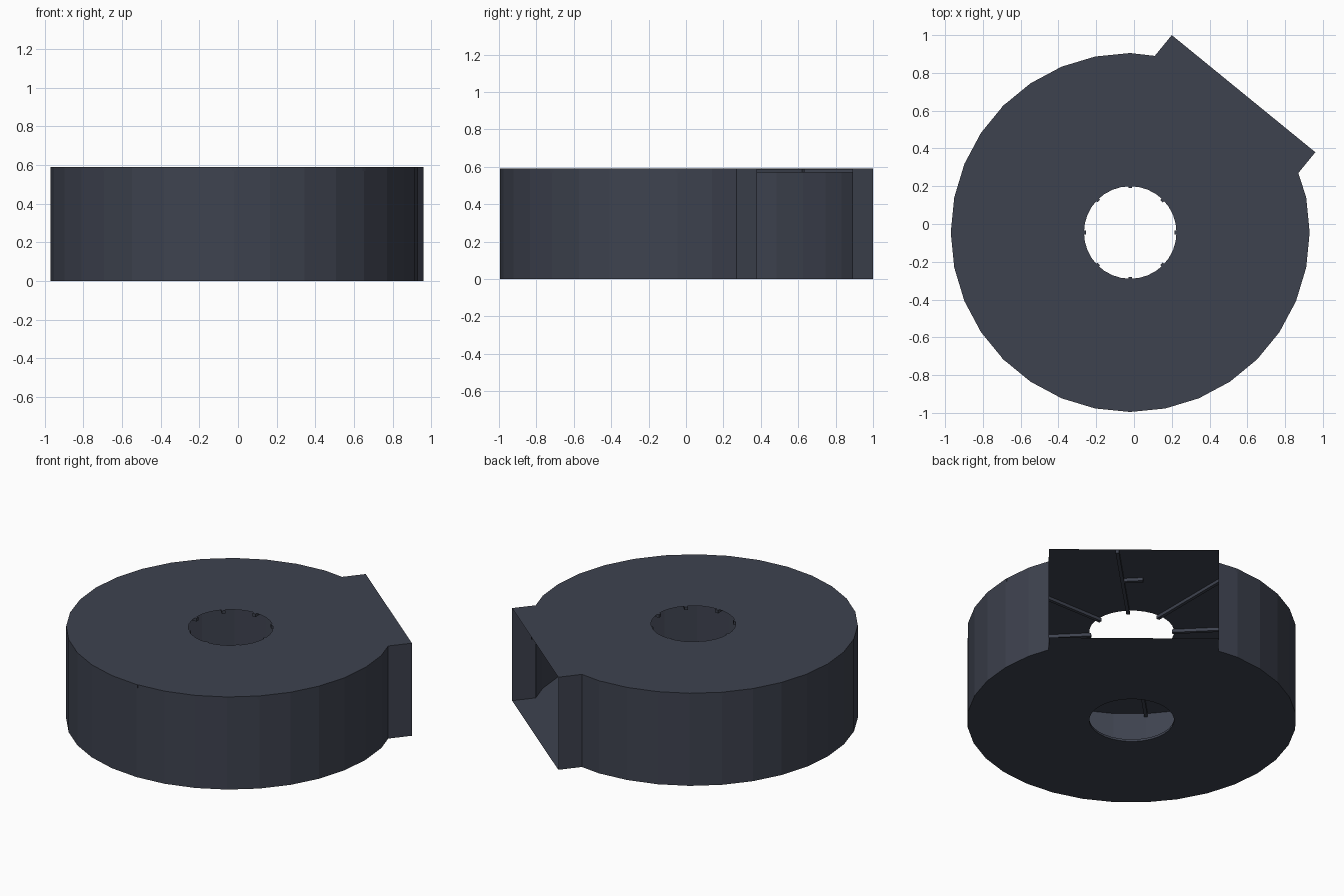
import bpy, bmesh, math
from mathutils import Vector, Matrix

if "Cube" in bpy.data.objects:
    bpy.data.objects.remove(bpy.data.objects["Cube"])

CX, CY, R, HOLE, H = -0.02, -0.045, 0.95, 0.245, 0.59
SIDES = 32

slate = bpy.data.materials.new("dark slate")
slate.diffuse_color = (0.048, 0.055, 0.078, 1)
slate.use_nodes = True
slate.node_tree.nodes["Principled BSDF"].inputs["Base Color"].default_value = slate.diffuse_color


def finish(name, bm):
    mesh = bpy.data.meshes.new(name)
    bm.to_mesh(mesh)
    bm.free()
    mesh.materials.append(slate)
    ob = bpy.data.objects.new(name, mesh)
    bpy.context.collection.objects.link(ob)
    return ob


def ring(bm, pts, z):
    return [bm.verts.new((x, y, z)) for x, y in pts]


def circle(r, ids):
    return [(CX + r * math.cos(2 * math.pi * i / SIDES),
             CY + r * math.sin(2 * math.pi * i / SIDES)) for i in ids]


# outline: disc arc plus the rectangular mouth, open at its front edge
mouth_right = [(0.87, 0.27), (0.96, 0.38)]
mouth_left = [(0.20, 1.0), (0.11, 0.89)]
outline = mouth_left + circle(R, range(8, 34)) + mouth_right
hole = circle(HOLE, range(SIDES))


# flat plate with a round hole
def plate(name, z, up):
    bm = bmesh.new()
    edges = []
    for pts in (outline, hole):
        vs = ring(bm, pts, z)
        edges += [bm.edges.new((vs[i - 1], vs[i])) for i in range(len(vs))]
    bmesh.ops.triangle_fill(bm, edges=edges, use_beauty=True, use_dissolve=False)
    bm.normal_update()
    flip = [f for f in bm.faces if (f.normal.z > 0) != up]
    bmesh.ops.reverse_faces(bm, faces=flip)
    return finish(name, bm)


# upright wall along a path
def wall(name, pts, z0, z1, closed=False):
    bm = bmesh.new()
    lo, hi = ring(bm, pts, z0), ring(bm, pts, z1)
    for i in range(0 if closed else 1, len(pts)):
        bm.faces.new((lo[i - 1], lo[i], hi[i], hi[i - 1]))
    return finish(name, bm)


plate("top_plate", H, True)
plate("bottom_plate", 0, False)
wall("side_wall", outline, 0, H)
wall("bottom_hole_rim", hole[::-1], 0, 0.014, True)


# thin ribs under the top plate
def rib(name, angle, r0, r1, off, width):
    bm = bmesh.new()
    bmesh.ops.create_cube(bm, size=1)
    bm.transform(Matrix.Translation((CX, CY, H - 0.011))
                 @ Matrix.Rotation(angle, 4, 'Z')
                 @ Matrix.Translation(((r0 + r1) / 2, off, 0))
                 @ Matrix.Diagonal((r1 - r0, width, 0.02, 1)))
    finish(name, bm)


for k in range(8):
    rib(f"ceiling_rib_{k}", k * math.pi / 4, HOLE - 0.01, R, 0, 0.02)
rib("short_cross_rib", math.pi / 4, 0.60, 0.62, 0.06, 0.12)
